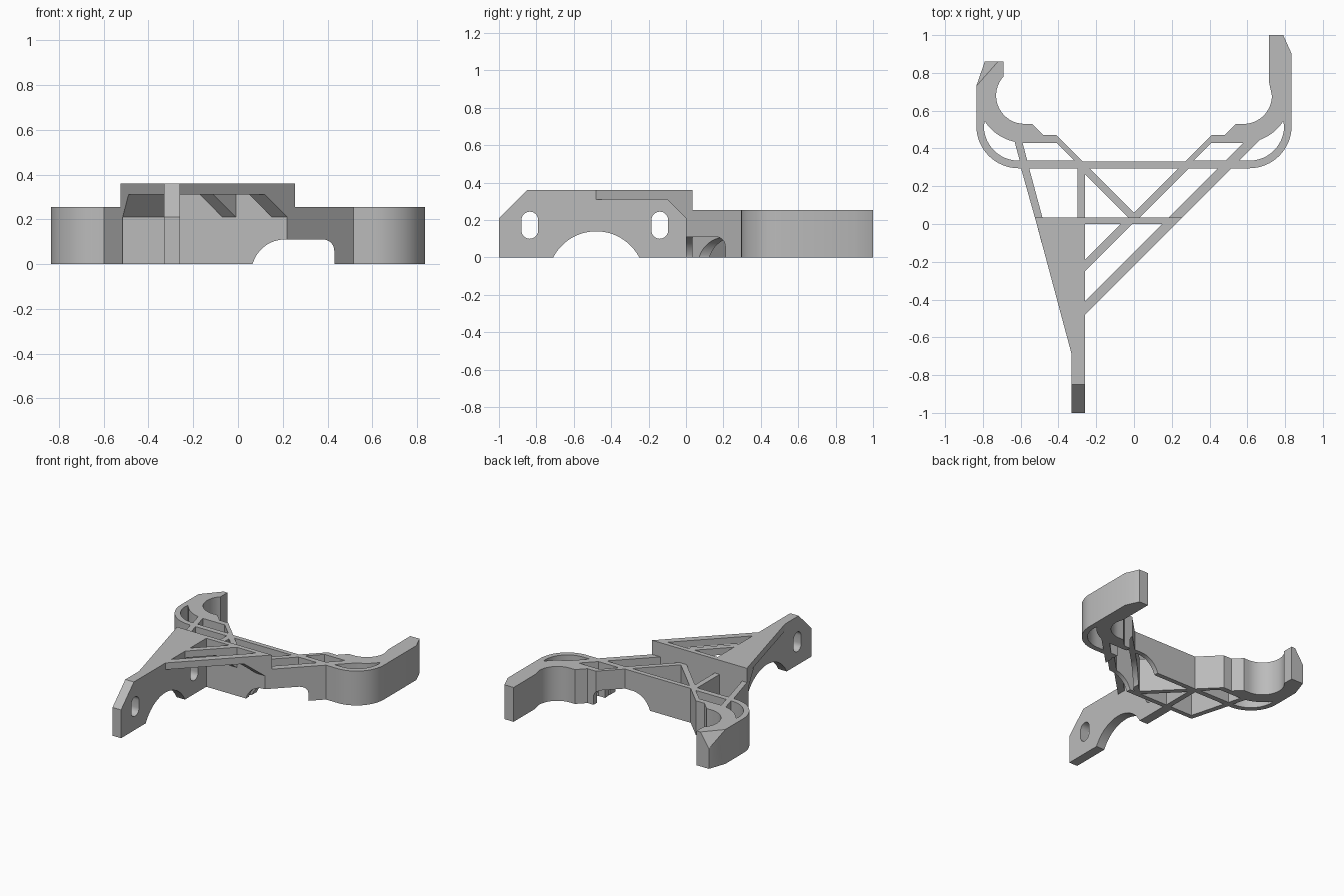
import bpy, bmesh
from math import cos, sin, radians
from mathutils import Vector

if "Cube" in bpy.data.objects:
    bpy.data.objects.remove(bpy.data.objects["Cube"], do_unlink=True)

grey = bpy.data.materials.new("plain grey")
grey.use_nodes = True
COLOUR = (0.5, 0.5, 0.5, 1)
grey.diffuse_color = COLOUR
grey.node_tree.nodes["Principled BSDF"].inputs["Base Color"].default_value = COLOUR

LOW, HIGH, WALL = 0.255, 0.36, 0.035      # lattice height, top height, wall thickness
UNDER, FOOT = 0.31, 0.21                  # flange underside, foot of the ramps


def arc(cx, cy, r, start, end, n=16):
    steps = [radians(start + (end - start) * i / n) for i in range(n + 1)]
    return [(cx + r * cos(a), cy + r * sin(a)) for a in steps]


def flip(points):
    return [(-x, y) for x, y in reversed(points)]


def finish(name, bm):
    bmesh.ops.recalc_face_normals(bm, faces=bm.faces[:])
    mesh = bpy.data.meshes.new(name)
    bm.to_mesh(mesh)
    bm.free()
    mesh.materials.append(grey)
    obj = bpy.data.objects.new(name, mesh)
    bpy.context.collection.objects.link(obj)
    return obj


def prism(loops, lo, hi, axis="Z"):
    """Extrude an outline with holes along an axis."""
    place = {"X": lambda u, v, h: (h, u, v),
             "Y": lambda u, v, h: (u, h, v),
             "Z": lambda u, v, h: (u, v, h)}[axis]
    bm = bmesh.new()
    for loop in loops:
        vs = [bm.verts.new(place(u, v, lo)) for u, v in loop]
        for i, v in enumerate(vs):
            bm.edges.new((vs[i - 1], v))
    bmesh.ops.triangle_fill(bm, use_beauty=True, use_dissolve=False, edges=bm.edges[:])
    out = bmesh.ops.extrude_face_region(bm, geom=bm.faces[:], use_keep_orig=True)
    top = [g for g in out["geom"] if isinstance(g, bmesh.types.BMVert)]
    bmesh.ops.translate(bm, verts=top, vec=place(0, 0, hi - lo))
    return bm


def ramp(name, front, back):
    """Wedge that props a flange against the cross wall."""
    bm = bmesh.new()
    for x in front:
        bm.verts.new((x, UNDER - 0.41, UNDER))
    for x in back:
        bm.verts.new((x, 0, UNDER))
        bm.verts.new((x, 0, FOOT))
    bmesh.ops.convex_hull(bm, input=bm.verts[:])
    return finish(name, bm)


# Lattice body with its two clamp arms
outer_bend = arc(-0.61, 0.52, 0.225, 270, 180)
shoulder = [(-0.54, 0.53), (-0.48, 0.47), (-0.41, 0.47), (-0.27, 0.33)]
outline = ([(-0.515, 0), (-0.525, WALL), (-0.598, 0.295)] + outer_bend
           + [(-0.835, 0.73), (-0.79, 0.86), (-0.69, 0.86), (-0.69, 0.78)]
           + arc(-0.58, 0.68, 0.15, 145, 270) + shoulder
           + flip(shoulder) + arc(0.58, 0.68, 0.15, 270, 360)
           + [(0.715, 0.75), (0.715, 1), (0.79, 1), (0.835, 0.9)]
           + flip(outer_bend) + [(0.515, 0.295), (0.22, 0)])
holes = [
    arc(-0.61, 0.52, 0.185, 180, 270) + [(-0.605, 0.335)]
    + arc(-0.58, 0.68, 0.25, 258, 213),
    [(-0.59, 0.43), (-0.41, 0.43), (-0.315, 0.335), (-0.565, 0.335)],
    [(-0.485, WALL), (-0.30, WALL), (-0.30, 0.295), (-0.555, 0.295)],
    [(-0.26, WALL), (-0.03, WALL), (-0.26, 0.265)],
    [(0, 0.06), (0.235, 0.295), (-0.235, 0.295)],
    [(0.03, WALL), (0.185, WALL), (0.445, 0.295), (0.29, 0.295)],
    [(0.315, 0.335), (0.485, 0.335), (0.58, 0.43), (0.41, 0.43)],
    [(0.555, 0.335)] + arc(0.61, 0.52, 0.185, 270, 360)
    + arc(0.58, 0.68, 0.25, 327, 290),
]
bm = prism([outline] + holes, 0, LOW)

# Sloped corner on the tip of the short arm
corner = [Vector(p) for p in ((-0.835, 0.73, LOW), (-0.72, 0.86, LOW), (-0.79, 0.86, 0.15))]
normal = (corner[1] - corner[0]).cross(corner[2] - corner[0])
if normal.x > 0:
    normal.negate()
cut = bmesh.ops.bisect_plane(bm, geom=bm.verts[:] + bm.edges[:] + bm.faces[:], dist=1e-5,
                             plane_co=corner[0], plane_no=normal, clear_outer=True)
bmesh.ops.holes_fill(bm, edges=[e for e in bm.edges if e.is_boundary], sides=0)
lattice = finish("lattice_body", bm)

# Archway through the lattice
arch = ([(0.065, -0.05)] + arc(0.21, -0.04, 0.15, 164, 90)
        + arc(0.38, 0.06, 0.05, 90, 0, 8) + [(0.43, -0.05)])
cutter = finish("arch_cutter", prism([arch], -0.1, 0.6, "Y"))
cutter.hide_render = True
mod = lattice.modifiers.new("arch", "BOOLEAN")
mod.operation, mod.solver, mod.object = "DIFFERENCE", "EXACT", cutter
bpy.context.view_layer.objects.active = lattice
bpy.ops.object.modifier_apply(modifier=mod.name)
bpy.data.objects.remove(cutter, do_unlink=True)

# Raised part of the cross wall
wall = finish("cross_wall_top", prism(
    [[(-0.515, 0), (0.22, 0), (0.22 + WALL, WALL), (-0.525, WALL)]], LOW, HIGH))

# Upright plate with an arch and two slots
side = ([(-1, 0)] + arc(-0.48, -0.119, 0.259, 152.6, 27.4, 24)
        + [(0, 0), (0, HIGH), (-0.85, HIGH), (-1, 0.21)])
slots = [arc(y, 0.2, 0.045, 0, 180, 10) + arc(y, 0.145, 0.045, 180, 360, 10)
         for y in (-0.835, -0.14)]
plate = finish("upright_plate", prism([side] + slots, -0.33, -0.26, "X"))

# Flange parts between the plate and the cross wall
flanges = {
    "left_gusset": [(-0.515, 0), (-0.33, -0.69), (-0.33, 0)],
    "outer_rib": [(-0.26, -0.48), (0.22, 0), (0.15, 0), (-0.26, -0.41)],
    "inner_rib": [(-0.26, -0.25), (-0.01, 0), (-0.07, 0), (-0.26, -0.19)],
}
parts = [finish(name, prism([loop], UNDER, HIGH)) for name, loop in flanges.items()]
parts += [
    ramp("gusset_ramp", (-0.489, -0.33), (-0.515, -0.33)),
    ramp("outer_rib_ramp", (0.05, 0.12), (0.15, 0.22)),
    ramp("inner_rib_ramp", (-0.17, -0.11), (-0.07, -0.01)),
]

# Smooth bends, sharp corners
bpy.ops.object.select_all(action="DESELECT")
for obj in [lattice, wall, plate] + parts:
    obj.select_set(True)
bpy.context.view_layer.objects.active = lattice
bpy.ops.object.shade_smooth_by_angle(angle=radians(25))
